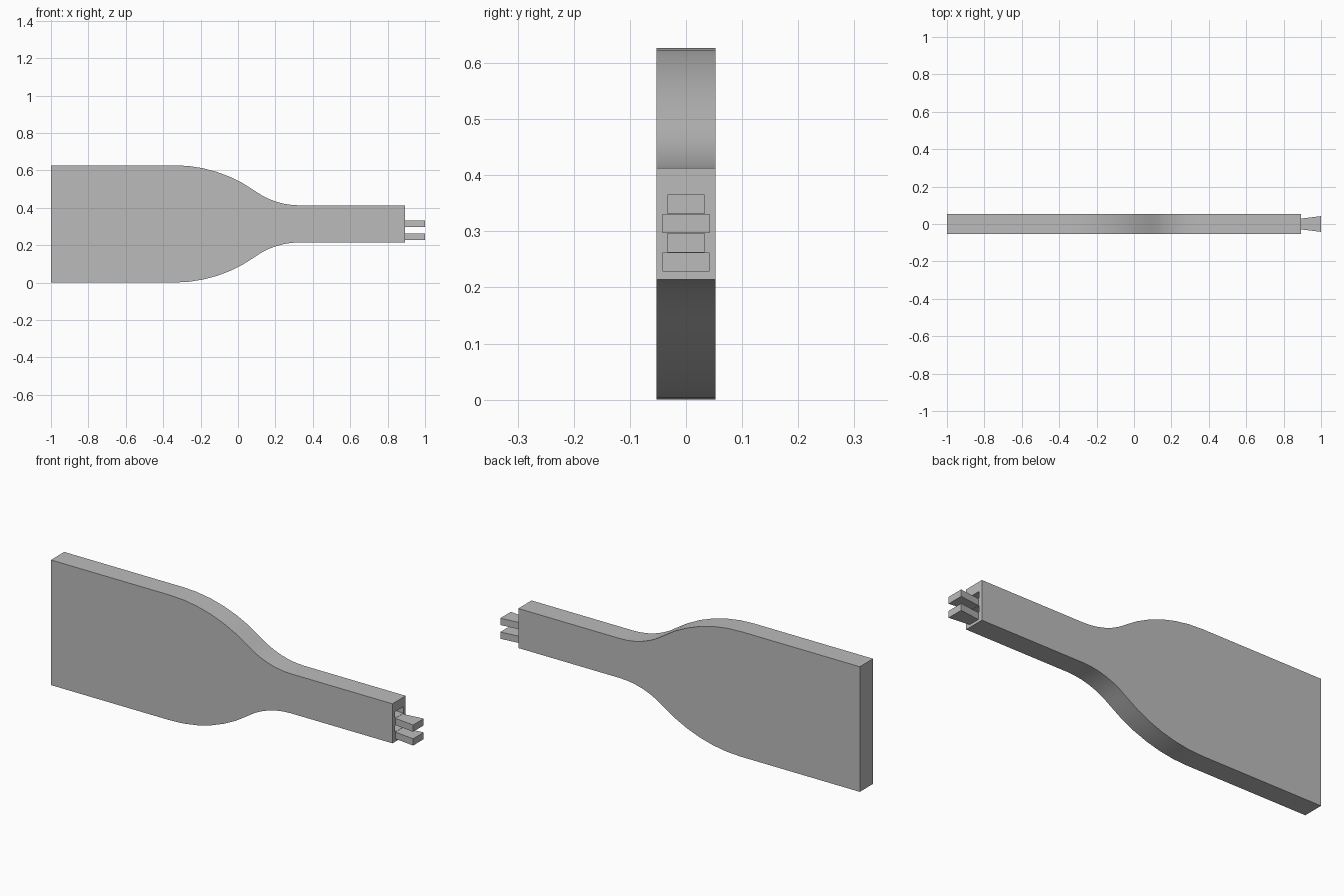
import bpy
import bmesh
from math import sin, cos, radians

cube = bpy.data.objects.get("Cube")
if cube:
    bpy.data.objects.remove(cube, do_unlink=True)

grey = bpy.data.materials.new("plain grey")
grey.use_nodes = True
grey.diffuse_color = (0.5, 0.5, 0.5, 1)
grey.node_tree.nodes["Principled BSDF"].inputs["Base Color"].default_value = (0.5, 0.5, 0.5, 1)


def prism(name, outline, offset):
    """Extrude a closed outline of 3D points along an offset."""
    bm = bmesh.new()
    face = bm.faces.new([bm.verts.new(p) for p in outline])
    top = bmesh.ops.extrude_face_region(bm, geom=[face])["geom"]
    bmesh.ops.translate(bm, vec=offset, verts=[v for v in top if isinstance(v, bmesh.types.BMVert)])
    bmesh.ops.recalc_face_normals(bm, faces=bm.faces)
    mesh = bpy.data.meshes.new(name)
    bm.to_mesh(mesh)
    bm.free()
    mesh.materials.append(grey)
    obj = bpy.data.objects.new(name, mesh)
    bpy.context.collection.objects.link(obj)
    return obj


def dovetail(name, x0, x1, y0, y1, z0, z1):
    """Block whose half width changes from y0 to y1 along x."""
    return prism(name, [(x0, -y0, z0), (x1, -y1, z0), (x1, y1, z0), (x0, y0, z0)], (0, 0, z1 - z0))


HALF_Y, MID_Z, HALF_WIDE, HALF_NECK = 0.0525, 0.3135, 0.3135, 0.099
END_X, BEND_START, BEND_END = 0.893, -0.34, 0.33
R_WIDE, R_NECK, ANGLE, STEPS = 0.745, 0.412, radians(35.4), 6

# Upper edge: straight, convex shoulder, concave shoulder, straight neck
edge = [(-1, HALF_WIDE)]
for i in range(STEPS + 1):
    a = ANGLE * i / STEPS
    edge.append((BEND_START + R_WIDE * sin(a), HALF_WIDE - R_WIDE * (1 - cos(a))))
for i in range(STEPS - 1, -1, -1):
    a = ANGLE * i / STEPS
    edge.append((BEND_END - R_NECK * sin(a), HALF_NECK + R_NECK * (1 - cos(a))))
edge.append((END_X, HALF_NECK))

outline = [(x, -HALF_Y, MID_Z + h) for x, h in edge]
outline += [(x, -HALF_Y, MID_Z - h) for x, h in reversed(edge)]
paddle = prism("paddle_body", outline, (0, 2 * HALF_Y, 0))

# Dovetail tabs alternate with matching sockets up the neck end
for name, z in (("lower", 0.228), ("upper", 0.297)):
    dovetail(name + "_tab", END_X, 1, 0.029, 0.042, z, z + 0.034)
    socket = dovetail(name + "_socket_cutter", END_X - 0.107, END_X + 0.001,
                      0.045, 0.033, z + 0.035, z + 0.068)
    socket.hide_render = True
    socket.hide_viewport = True
    cut = paddle.modifiers.new(name + "_socket", "BOOLEAN")
    cut.operation = "DIFFERENCE"
    cut.solver = "EXACT"
    cut.object = socket

# Smooth the curved shoulders, keep the outline edges sharp
bpy.ops.object.select_all(action="DESELECT")
paddle.select_set(True)
bpy.context.view_layer.objects.active = paddle
for cut in list(paddle.modifiers):
    bpy.ops.object.modifier_apply(modifier=cut.name)
bpy.ops.object.shade_smooth_by_angle(angle=radians(30))
